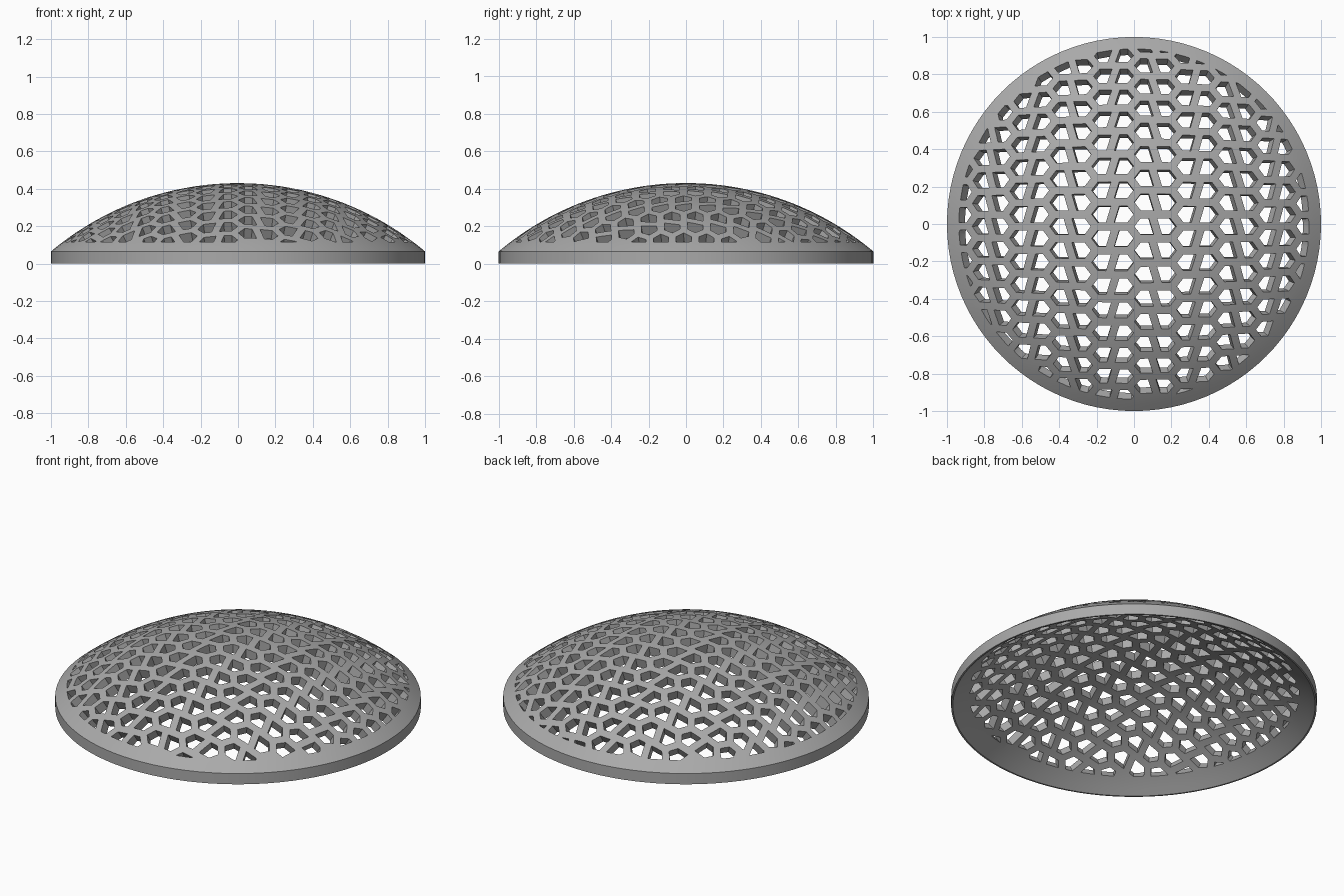
import bpy
import bmesh
import math
from mathutils import Vector

cube = bpy.data.objects.get("Cube")
if cube:
    bpy.data.objects.remove(cube, do_unlink=True)

RADIUS = 1.552          # outer sphere
SHELL = 0.055           # wall thickness
CENTRE_Z = 0.43 - RADIUS
HOLE_LIMIT = 1.005      # arc distance from apex where holes stop
PERIOD, PITCH = 0.23, 0.13
BAR = 0.043

grey = bpy.data.materials.new("Neutral grey")
grey.use_nodes = True
grey.diffuse_color = (0.4, 0.4, 0.4, 1)
grey.node_tree.nodes["Principled BSDF"].inputs["Base Color"].default_value = (0.4, 0.4, 0.4, 1)


def make_object(name, bm):
    bmesh.ops.recalc_face_normals(bm, faces=bm.faces)
    mesh = bpy.data.meshes.new(name)
    bm.to_mesh(mesh)
    bm.free()
    mesh.materials.append(grey)
    obj = bpy.data.objects.new(name, mesh)
    bpy.context.collection.objects.link(obj)
    return obj


def clip(poly, normal, limit):
    """Keep the part of a convex polygon where p . normal <= limit."""
    out = []
    for i, a in enumerate(poly):
        b = poly[(i + 1) % len(poly)]
        da, db = a.dot(normal) - limit, b.dot(normal) - limit
        if da <= 0:
            out.append(a)
        if da * db < 0:
            out.append(a.lerp(b, da / (da - db)))
    return out


def inset(poly, amount):
    result = poly
    for i, a in enumerate(poly):
        edge = (poly[(i + 1) % len(poly)] - a).normalized()
        normal = Vector((edge.y, -edge.x))
        result = clip(result, normal, a.dot(normal) - amount)
    return result


def area(poly):
    return sum(a.x * b.y - b.x * a.y for a, b in zip(poly, poly[1:] + poly[:1])) / 2


def on_sphere(p, radius):
    """Wrap a flat pattern point over the dome at the given radius."""
    d = p.length
    t = d / RADIUS
    k = radius * math.sin(t) / max(d, 1e-6)
    return (p.x * k, p.y * k, CENTRE_Z + radius * math.cos(t))


# Dome shell: two concentric caps joined by an upright rim
def arc(radius, edge, steps=24):
    top = math.asin(edge / radius)
    return [(radius * math.sin(top * i / steps), CENTRE_Z + radius * math.cos(top * i / steps))
            for i in range(steps + 1)]


inner_radius = RADIUS - SHELL
inner_edge = math.sqrt(inner_radius ** 2 - CENTRE_Z ** 2)
profile = arc(RADIUS, 1.0) + [(1.0, 0.0)] + arc(inner_radius, inner_edge)[::-1]
bm = bmesh.new()
verts = [bm.verts.new((r, 0, z)) for r, z in profile]
edges = [bm.edges.new(pair) for pair in zip(verts, verts[1:])]
bmesh.ops.spin(bm, geom=verts + edges, cent=(0, 0, 0), axis=(0, 0, 1),
               angle=math.tau, steps=96)
bmesh.ops.remove_doubles(bm, verts=bm.verts, dist=0.0005)
bmesh.ops.dissolve_degenerate(bm, edges=bm.edges, dist=0.0001)
dome = make_object("perforated_dome", bm)

# Hole cutters: wide hexagons, each split by a slanted bar into two pentagons
half = PITCH / 2
tip = 0.05
flat = (PERIOD - tip) / 2
bm = bmesh.new()
for col in range(-6, 6):
    slant = 0.02 if col % 2 else -0.02
    for row in range(-10, 11):
        centre = Vector(((col + 0.5) * PERIOD, (row + 0.5 * (col % 2) - 0.1) * PITCH))
        right = [(-slant, -half), (flat, -half), (flat + tip, 0), (flat, half), (slant, half)]
        for side in (1, -1):
            cell = [centre + side * Vector(p) for p in right]
            hole = inset(cell, BAR / 2)
            for i in range(72):
                a = math.tau * i / 72
                hole = clip(hole, Vector((math.cos(a), math.sin(a))), HOLE_LIMIT)
            if len(hole) < 3 or area(hole) < 0.0003:
                continue
            low = [bm.verts.new(on_sphere(p, RADIUS - 0.15)) for p in hole]
            high = [bm.verts.new(on_sphere(p, RADIUS + 0.1)) for p in hole]
            bm.faces.new(low[::-1])
            bm.faces.new(high)
            for i in range(len(hole)):
                j = (i + 1) % len(hole)
                bm.faces.new((low[i], low[j], high[j], high[i]))
cutter = make_object("hole_cutter", bm)
cutter.hide_render = True

# Pierce the shell
cut = dome.modifiers.new("Holes", 'BOOLEAN')
cut.operation = 'DIFFERENCE'
cut.solver = 'EXACT'
cut.object = cutter
bpy.ops.object.select_all(action='DESELECT')
dome.select_set(True)
bpy.context.view_layer.objects.active = dome
bpy.ops.object.modifier_apply(modifier=cut.name)
bpy.data.objects.remove(cutter, do_unlink=True)
bpy.ops.object.shade_smooth_by_angle(angle=math.radians(25))
